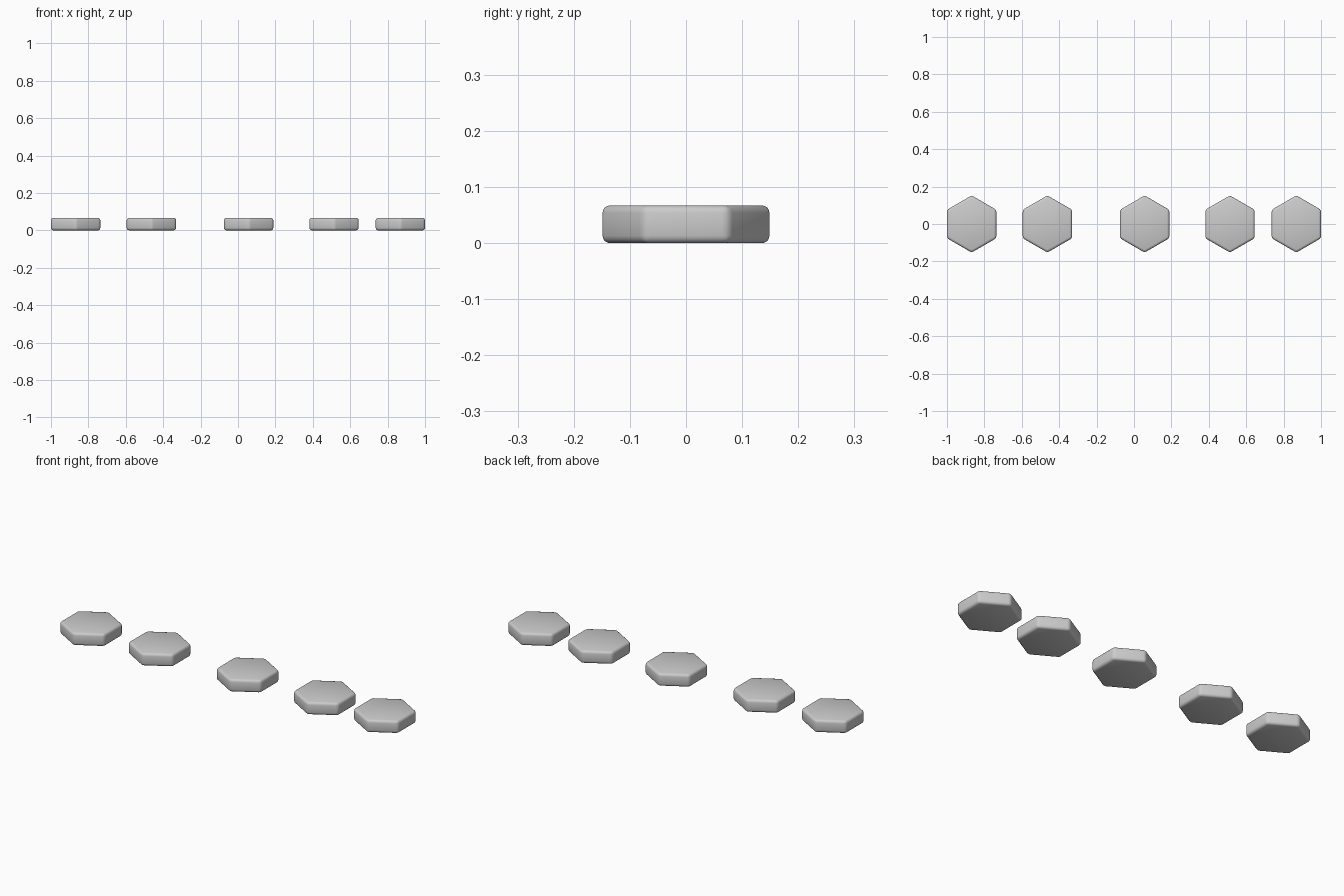
import bpy
import math

cube = bpy.data.objects.get("Cube")
if cube:
    bpy.data.objects.remove(cube, do_unlink=True)

HALF_WIDTH = 0.132
HEIGHT = 0.067

# Plain grey finish
grey = bpy.data.materials.new("plain grey")
grey.use_nodes = True
colour = (0.6, 0.6, 0.6, 1)
grey.diffuse_color = colour
grey.node_tree.nodes["Principled BSDF"].inputs["Base Color"].default_value = colour


def hex_tile(name, x):
    """Six-sided tile with a point toward the front and rounded edges."""
    bpy.ops.mesh.primitive_cylinder_add(
        vertices=6, radius=HALF_WIDTH / math.cos(math.pi / 6),
        depth=HEIGHT, location=(x, 0, HEIGHT / 2))
    tile = bpy.context.object
    tile.name = name
    tile.data.materials.append(grey)
    bevel = tile.modifiers.new("rounded edges", 'BEVEL')
    bevel.width = 0.013
    bevel.segments = 3
    bevel.limit_method = 'NONE'
    bpy.ops.object.shade_smooth()
    return tile


# Unevenly spaced row of tiles
for i, x in enumerate((-0.868, -0.463, 0.057, 0.513, 0.868), start=1):
    hex_tile(f"hex_tile_{i}", x)
